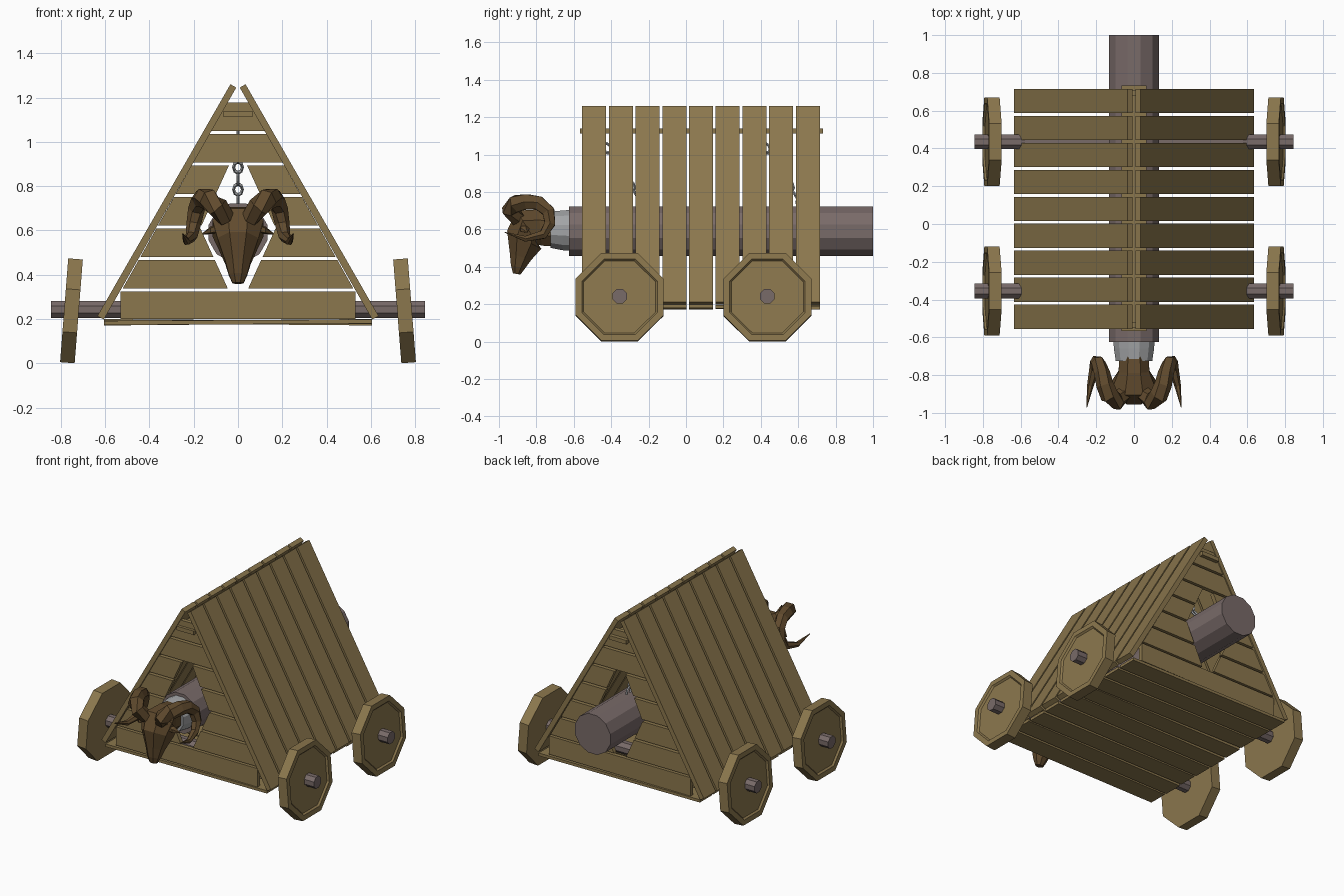
import bpy, bmesh, math, random
from mathutils import Vector as V, Matrix

if "Cube" in bpy.data.objects:
    bpy.data.objects.remove(bpy.data.objects["Cube"])

random.seed(4)


def material(name, rgb):
    m = bpy.data.materials.new(name)
    m.diffuse_color = (*rgb, 1)
    m.use_nodes = True
    m.node_tree.nodes["Principled BSDF"].inputs["Base Color"].default_value = m.diffuse_color
    return m


WOOD = material("plank_wood", (0.26, 0.185, 0.075))
LOG = material("log_wood", (0.19, 0.145, 0.14))
CARVED = material("carved_wood", (0.12, 0.07, 0.027))
METAL = material("metal", (0.36, 0.37, 0.38))


def finish(bm, name, mat):
    bmesh.ops.recalc_face_normals(bm, faces=bm.faces)
    me = bpy.data.meshes.new(name)
    bm.to_mesh(me)
    bm.free()
    ob = bpy.data.objects.new(name, me)
    bpy.context.collection.objects.link(ob)
    me.materials.append(mat)
    return ob


def loft(bm, sections, n, phase=0.0):
    """Skin rings given as (centre, axis_a, axis_b), with capped ends."""
    rings = []
    for c, a, b in sections:
        rings.append([bm.verts.new(V(c) + V(a) * math.cos(t) + V(b) * math.sin(t))
                      for t in (phase + 2 * math.pi * i / n for i in range(n))])
    for r, s in zip(rings, rings[1:]):
        for i in range(n):
            bm.faces.new((r[i], r[(i + 1) % n], s[(i + 1) % n], s[i]))
    bm.faces.new(rings[0])
    bm.faces.new(rings[-1])


def turned(name, axis, stations, n, mat, phase=0.0):
    """Round part along 'x' or 'y' from (position, radius, z) stations."""
    bm = bmesh.new()
    d = V((1, 0, 0)) if axis == "x" else V((0, 1, 0))
    s = V((0, 1, 0)) if axis == "x" else V((1, 0, 0))
    loft(bm, [(d * p + V((0, 0, z)), s * r, V((0, 0, r))) for p, r, z in stations], n, phase)
    return finish(bm, name, mat)


def plank(bm, profile, y0, y1, mirror=False):
    """Extrude an xz outline from y0 to y1."""
    for k in ((1, -1) if mirror else (1,)):
        f, b = ([bm.verts.new((k * x, y, z)) for x, z in profile] for y in (y0, y1))
        bm.faces.new(f)
        bm.faces.new(b)
        for i in range(len(f)):
            j = (i + 1) % len(f)
            bm.faces.new((f[i], f[j], b[j], b[i]))


Y0, PITCH, WIDTH = -0.555, 0.1428, 0.128

# Sloping roof planks
bm = bmesh.new()
for i in range(9):
    y = Y0 + i * PITCH
    plank(bm, [(0.008, 1.245), (0.034, 1.26), (0.635, 0.213), (0.606, 0.198)], y, y + WIDTH, True)
finish(bm, "roof_planks", WOOD)

# Floor planks, slightly uneven
bm = bmesh.new()
for i in range(9):
    y, t = Y0 + i * PITCH, random.uniform(-0.006, 0.006)
    plank(bm, [(-0.605, 0.176 + t), (0.605, 0.176 - t), (0.605, 0.195 - t), (-0.605, 0.195 + t)],
          y, y + WIDTH)
finish(bm, "floor_planks", WOOD)

# Ridge beam
bm = bmesh.new()
plank(bm, [(-0.065, 1.113), (0.065, 1.113), (0.065, 1.14), (-0.065, 1.14)], -0.567, 0.733)
finish(bm, "ridge_beam", WOOD)


# End walls with a diamond opening for the ram
def roof_x(z):
    return 0.598 - (z - 0.2) * 0.561


def hole_x(z):
    return 0.17 - 0.455 * abs(z - 0.61)


for name, y0 in (("front_wall", -0.548), ("back_wall", 0.68)):
    bm = bmesh.new()
    plank(bm, [(-0.53, 0.2), (0.53, 0.2), (0.53, 0.325), (-0.53, 0.325)], y0, y0 + 0.028)
    for i in range(1, 7):
        a = 0.195 + i * 0.1425
        b = a + 0.128
        if i < 5:
            plank(bm, [(hole_x(a), a), (roof_x(a), a), (roof_x(b), b), (hole_x(b), b)],
                  y0, y0 + 0.028, True)
        else:
            plank(bm, [(-roof_x(a), a), (roof_x(a), a), (roof_x(b), b), (-roof_x(b), b)],
                  y0, y0 + 0.028)
    finish(bm, name, WOOD)

# Axles and leaning octagonal wheels with an inset outer face
R = 0.235 / math.cos(math.pi / 8)
for end, y in (("front", -0.355), ("back", 0.435)):
    axle = turned(end + "_axle", "x", [(-0.845, 0.042, 0.243), (0.845, 0.042, 0.243)],
                  8, LOG, math.pi / 8)
    axle.location.y = y
    for side, k in (("right", 1), ("left", -1)):
        wheel = turned(f"{end}_{side}_wheel", "x",
                       [(-0.033 * k, R, 0), (0.033 * k, R, 0), (0.033 * k, R * 0.86, 0),
                        (0.022 * k, R * 0.82, 0)], 8, WOOD, math.pi / 8)
        wheel.location = (0.752 * k, y, 0.237)
        wheel.rotation_euler.y = -k * math.radians(4.5)

# Ram log and metal collar
turned("ram_log", "y", [(-0.625, 0.137, 0.59), (1.0, 0.137, 0.59)], 12, LOG, math.pi / 12)
turned("ram_collar", "y", [(-0.615, 0.113, 0.595), (-0.66, 0.11, 0.595), (-0.725, 0.1, 0.598)],
       12, METAL, math.pi / 12)

# Carved head: rings (y, z, tilt, half width, half depth) from neck to snout
bm = bmesh.new()
rings = [(-0.69, 0.60, 0, 0.085, 0.1), (-0.78, 0.61, 5, 0.088, 0.105),
         (-0.85, 0.61, 32, 0.125, 0.115), (-0.865, 0.545, 62, 0.1, 0.112),
         (-0.885, 0.455, 72, 0.062, 0.065), (-0.898, 0.4, 78, 0.045, 0.042),
         (-0.905, 0.362, 80, 0.027, 0.022)]
sections = []
for y, z, tilt, rx, rv in rings:
    t = math.radians(tilt)
    sections.append(((0, y, z), (rx, 0, 0), (0, -rv * math.sin(t), rv * math.cos(t))))
loft(bm, sections, 8, math.pi / 8)
# ears
for k in (1, -1):
    loft(bm, [((k * 0.085, -0.86, 0.61), (0, 0.03, 0), (0, 0, 0.022)),
              ((k * 0.125, -0.865, 0.6), (0, 0.025, 0), (0, 0, 0.018)),
              ((k * 0.16, -0.85, 0.585), (0, 0.004, 0), (0, 0, 0.003))], 5)
finish(bm, "ram_head", CARVED)

# Curled horns: (x, y, z, radius)
path = [(0.055, -0.90, 0.655, 0.043), (0.09, -0.94, 0.705, 0.048), (0.13, -0.91, 0.738, 0.05),
        (0.155, -0.85, 0.748, 0.046), (0.17, -0.785, 0.74, 0.042), (0.188, -0.735, 0.695, 0.038),
        (0.2, -0.728, 0.63, 0.033), (0.21, -0.765, 0.572, 0.027), (0.232, -0.86, 0.55, 0.017),
        (0.25, -0.97, 0.585, 0.002)]
for side, k in (("right", 1), ("left", -1)):
    pts = [V((k * x, y, z)) for x, y, z, r in path]
    sections = []
    for i, p in enumerate(pts):
        tan = (pts[min(i + 1, len(pts) - 1)] - pts[max(i - 1, 0)]).normalized()
        a = V((1, 0, 0))
        a = (a - tan * a.dot(tan)).normalized()
        r = path[i][3]
        sections.append((p, a * r, tan.cross(a) * r))
    bm = bmesh.new()
    loft(bm, sections, 6)
    finish(bm, side + "_horn", CARVED)

# Slanting chains that hang the log from the ridge beam
for name, y in (("front_chain", -0.47), ("back_chain", 0.38)):
    start, stop = V((0, y, 1.11)), V((0, y + 0.25, 0.71))
    d = (stop - start).normalized()
    x = V((1, 0, 0))
    for i in range(8):
        bpy.ops.mesh.primitive_torus_add(major_segments=8, minor_segments=4,
                                         major_radius=0.02, minor_radius=0.007)
        ob = bpy.context.object
        ob.name = f"{name}_link_{i + 1}"
        ob.data.materials.append(METAL)
        side = x if i % 2 == 0 else d.cross(x)
        rot = Matrix((d * 1.45, side, d.cross(side))).transposed().to_4x4()
        ob.matrix_world = Matrix.Translation(start.lerp(stop, (i + 0.5) / 8)) @ rot
